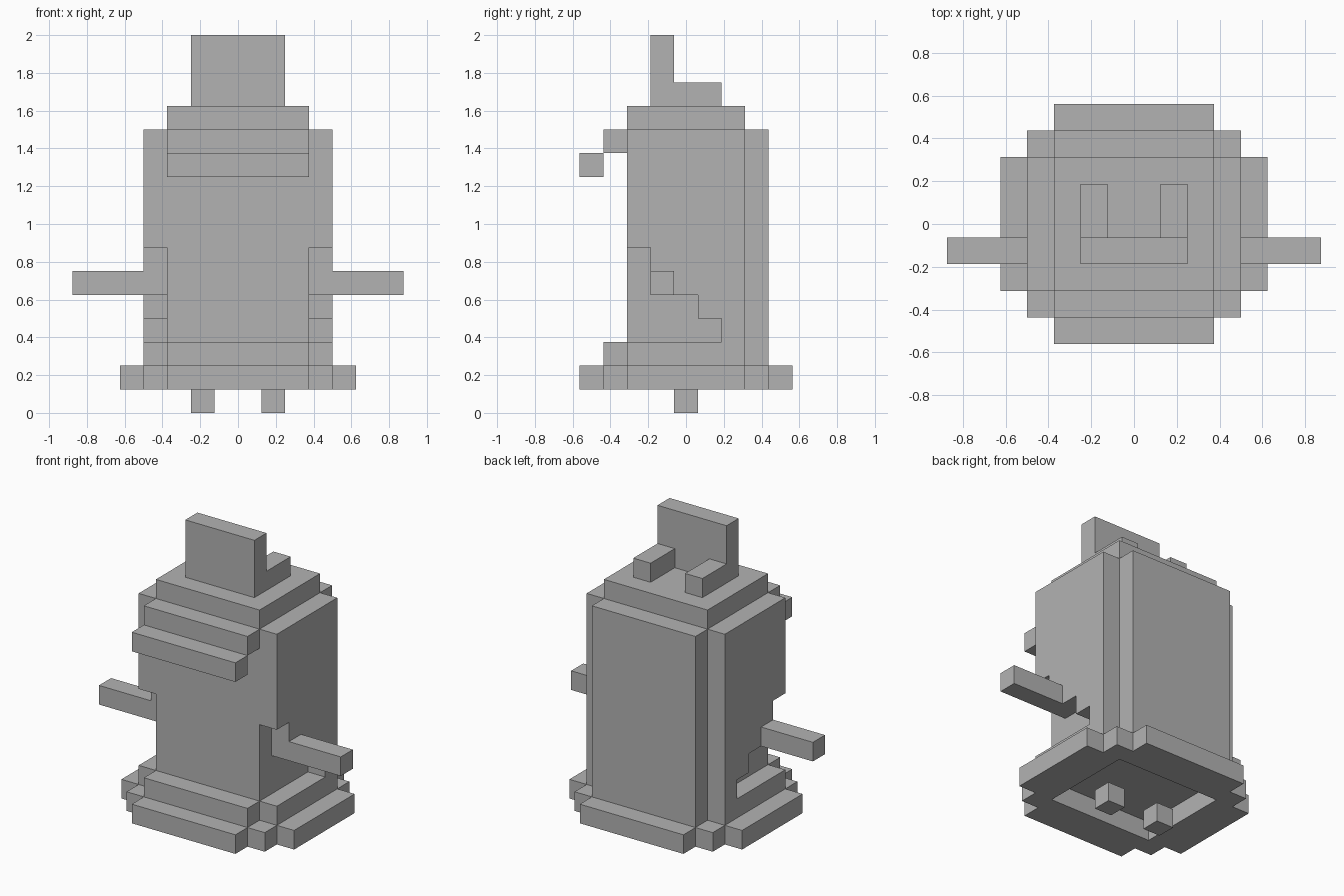
import bpy
import bmesh

cube = bpy.data.objects.get("Cube")
if cube:
    bpy.data.objects.remove(cube, do_unlink=True)

U = 0.125  # one block

grey = bpy.data.materials.new("plain_grey")
grey.use_nodes = True
colour = (0.45, 0.45, 0.45, 1)
grey.diffuse_color = colour
grey.node_tree.nodes["Principled BSDF"].inputs["Base Color"].default_value = colour


def prism(name, outline, x0, x1):
    """Extrude a side outline of (y, z) points from x0 to x1, in blocks."""
    bm = bmesh.new()
    face = bm.faces.new([bm.verts.new((x0 * U, y * U, z * U)) for y, z in outline])
    grown = bmesh.ops.extrude_face_region(bm, geom=[face])
    moved = [v for v in grown["geom"] if isinstance(v, bmesh.types.BMVert)]
    bmesh.ops.translate(bm, verts=moved, vec=((x1 - x0) * U, 0, 0))
    bmesh.ops.recalc_face_normals(bm, faces=bm.faces)
    mesh = bpy.data.meshes.new(name)
    bm.to_mesh(mesh)
    bm.free()
    mesh.materials.append(grey)
    obj = bpy.data.objects.new(name, mesh)
    bpy.context.collection.objects.link(obj)
    return obj


def box(name, x, y, z):
    outline = [(y[0], z[0]), (y[1], z[0]), (y[1], z[1]), (y[0], z[1])]
    return prism(name, outline, *x)


wide = (-3, 3)
deep = (-2.5, 2.5)

# Body, raised one block inside the skirt so the underside is recessed
box("body", wide, deep, (2, 13))
box("back_panel", wide, (2.5, 3.5), (1, 12))
box("front_step", wide, (-3.5, -2.5), (1, 3))

# Face brow and the bar below it
box("brow", wide, (-3.5, -2.5), (11, 12))
box("beak", wide, (-4.5, -3.5), (10, 11))

# Skirt at front and back
box("front_skirt", wide, (-4.5, -3.5), (1, 2))
box("back_skirt", wide, (3.5, 4.5), (1, 2))

# Crest on top
box("crest", (-2, 2), (-1.5, -0.5), (13, 16))

# Side panel with the stepped notch around the arm
notched = [(-2.5, 1), (2.5, 1), (2.5, 12), (-2.5, 12), (-2.5, 7), (-1.5, 7),
           (-1.5, 6), (-0.5, 6), (-0.5, 5), (0.5, 5), (0.5, 4), (1.5, 4),
           (1.5, 3), (-2.5, 3)]

# Paired parts
for side, s in (("left", 1), ("right", -1)):
    prism(side + "_side_panel", notched, 3 * s, 4 * s)
    box(side + "_arm", (3 * s, 7 * s), (-1.5, -0.5), (5, 6))
    box(side + "_skirt", (4 * s, 5 * s), deep, (1, 2))
    box(side + "_front_corner", (3 * s, 4 * s), (-3.5, -2.5), (1, 2))
    box(side + "_back_corner", (3 * s, 4 * s), (2.5, 3.5), (1, 2))
    box(side + "_crest_support", (s, 2 * s), (-0.5, 1.5), (13, 14))
    box(side + "_foot", (s, 2 * s), (-0.5, 0.5), (0, 1))
